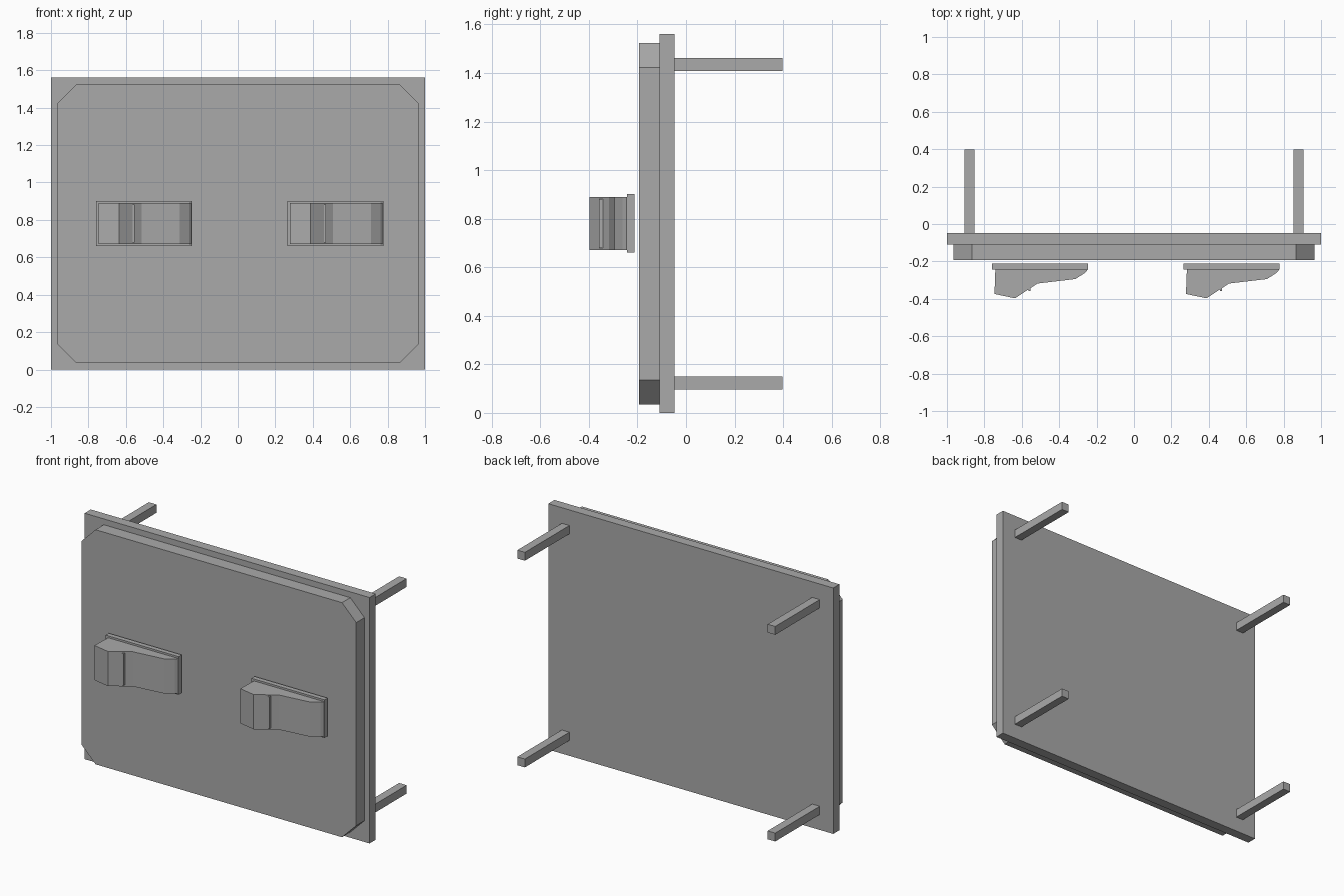
import bpy
import bmesh

cube = bpy.data.objects.get("Cube")
if cube:
    bpy.data.objects.remove(cube, do_unlink=True)

grey = bpy.data.materials.new("plain_grey")
grey.use_nodes = True
colour = (0.4, 0.4, 0.4, 1)
grey.diffuse_color = colour
grey.node_tree.nodes["Principled BSDF"].inputs["Base Color"].default_value = colour


def prism(name, points, depth):
    """Extrude a closed outline of 3D points along the depth vector."""
    bm = bmesh.new()
    face = bm.faces.new([bm.verts.new(p) for p in points])
    new = bmesh.ops.extrude_face_region(bm, geom=[face], use_keep_orig=True)["geom"]
    bmesh.ops.translate(bm, vec=depth, verts=[v for v in new if isinstance(v, bmesh.types.BMVert)])
    bmesh.ops.recalc_face_normals(bm, faces=bm.faces)
    mesh = bpy.data.meshes.new(name)
    bm.to_mesh(mesh)
    bm.free()
    mesh.materials.append(grey)
    obj = bpy.data.objects.new(name, mesh)
    bpy.context.collection.objects.link(obj)
    return obj


def box(name, x0, x1, y0, y1, z0, z1):
    outline = [(x0, y0, z0), (x1, y0, z0), (x1, y0, z1), (x0, y0, z1)]
    return prism(name, outline, (0, y1 - y0, 0))


# Wall plate
box("back_plate", -1, 1, -0.11, -0.048, 0, 1.56)

# Front cover with cut corners
w, low, high, cut = 0.965, 0.035, 1.523, 0.1
outline = [(-w + cut, low), (w - cut, low), (w, low + cut), (w, high - cut),
           (w - cut, high), (-w + cut, high), (-w, high - cut), (-w, low + cut)]
prism("front_cover", [(x, -0.193, z) for x, z in outline], (0, 0.083, 0))

# Four mounting posts
for side, x in (("right", -0.905), ("left", 0.852)):
    for level, z in (("lower", 0.097), ("upper", 1.408)):
        box(f"post_{level}_{side}", x, x + 0.053, -0.048, 0.398, z, z + 0.053)

# Two rocker switches, each with a base, a rocker and a thin marker bar
rocker = [(-0.238, -0.238), (-0.243, -0.374), (-0.133, -0.397), (-0.013, -0.318),
          (0.19, -0.294), (0.24, -0.262), (0.254, -0.246), (0.254, -0.238)]
for side, x in (("right", -0.503), ("left", 0.521)):
    box(f"switch_base_{side}", x - 0.256, x + 0.256, -0.243, -0.212, 0.66, 0.902)
    prism(f"switch_rocker_{side}", [(x + px, py, 0.67) for px, py in rocker], (0, 0, 0.22))
    box(f"switch_marker_{side}", x - 0.062, x - 0.05, -0.358, -0.34, 0.68, 0.882)
